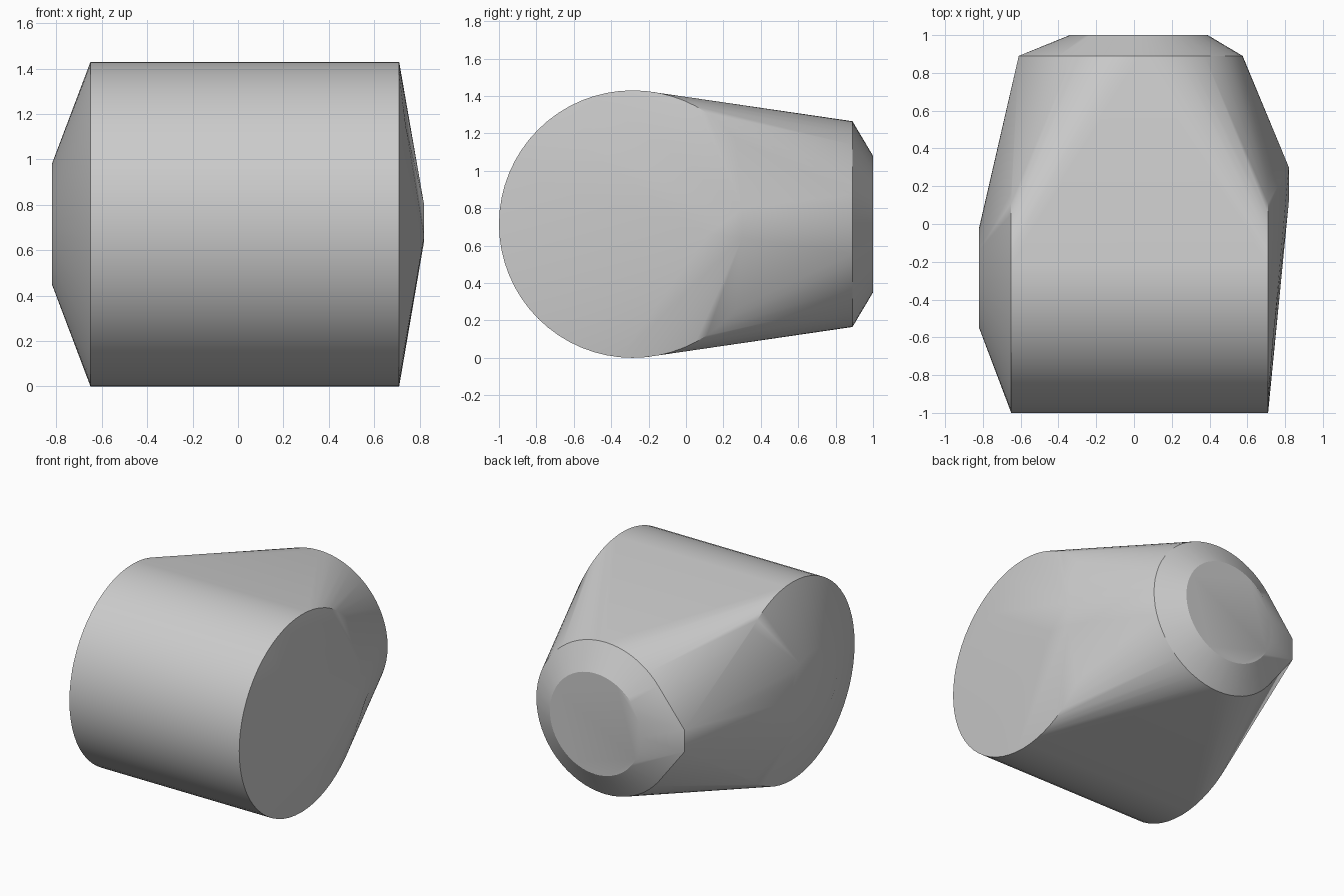
import bpy, bmesh, math
from mathutils import Vector

cube = bpy.data.objects.get("Cube")
if cube:
    bpy.data.objects.remove(cube, do_unlink=True)

MID = 0.715  # height of the shared axis


def ring(bm, centre, radius, axis, sides=64):
    """Add a circle of points around the x or y axis."""
    for i in range(sides):
        a = 2 * math.pi * i / sides
        u, v = radius * math.cos(a), radius * math.sin(a)
        offset = (0, u, v) if axis == "x" else (u, 0, v)
        bm.verts.new(Vector(centre) + Vector(offset))


bm = bmesh.new()

# Drum lying along x, with a small raised disc on its -x end
for x, radius in ((-0.65, MID), (0.71, MID), (-0.82, 0.265)):
    ring(bm, (x, -0.285, MID), radius, "x")

# Chamfered round stub at the back
for y, radius in ((0.89, 0.55), (1.0, 0.365)):
    ring(bm, (0.025, y, MID), radius, "y")

# Short upright ridges on the two sides
for x, y in ((-0.61, 0.89), (0.82, 0.30)):
    for z in (0.64, 0.80):
        bm.verts.new((x, y, z))

# Shallow corners of the +x end
bm.verts.new((0.82, 0.12, 0.66))
bm.verts.new((0.74, -0.57, 1.14))

# Wrap everything in one convex skin
hull = bmesh.ops.convex_hull(bm, input=bm.verts[:])
inner = {g for key in ("geom_interior", "geom_unused") for g in hull[key]
         if isinstance(g, bmesh.types.BMVert)}
bmesh.ops.delete(bm, geom=list(inner), context="VERTS")
bmesh.ops.dissolve_limit(bm, angle_limit=math.radians(0.2),
                         verts=bm.verts[:], edges=bm.edges[:])
bmesh.ops.recalc_face_normals(bm, faces=bm.faces[:])

mesh = bpy.data.meshes.new("hull_body")
bm.to_mesh(mesh)
bm.free()
body = bpy.data.objects.new("hull_body", mesh)
bpy.context.collection.objects.link(body)

# Plain grey
grey = bpy.data.materials.new("light_grey")
grey.use_nodes = True
colour = (0.6, 0.6, 0.6, 1)
grey.diffuse_color = colour
for node in grey.node_tree.nodes:
    if node.type == "BSDF_PRINCIPLED":
        node.inputs["Base Color"].default_value = colour
mesh.materials.append(grey)

bpy.ops.object.select_all(action="DESELECT")
body.select_set(True)
bpy.context.view_layer.objects.active = body
bpy.ops.object.shade_smooth_by_angle(angle=math.radians(30))
